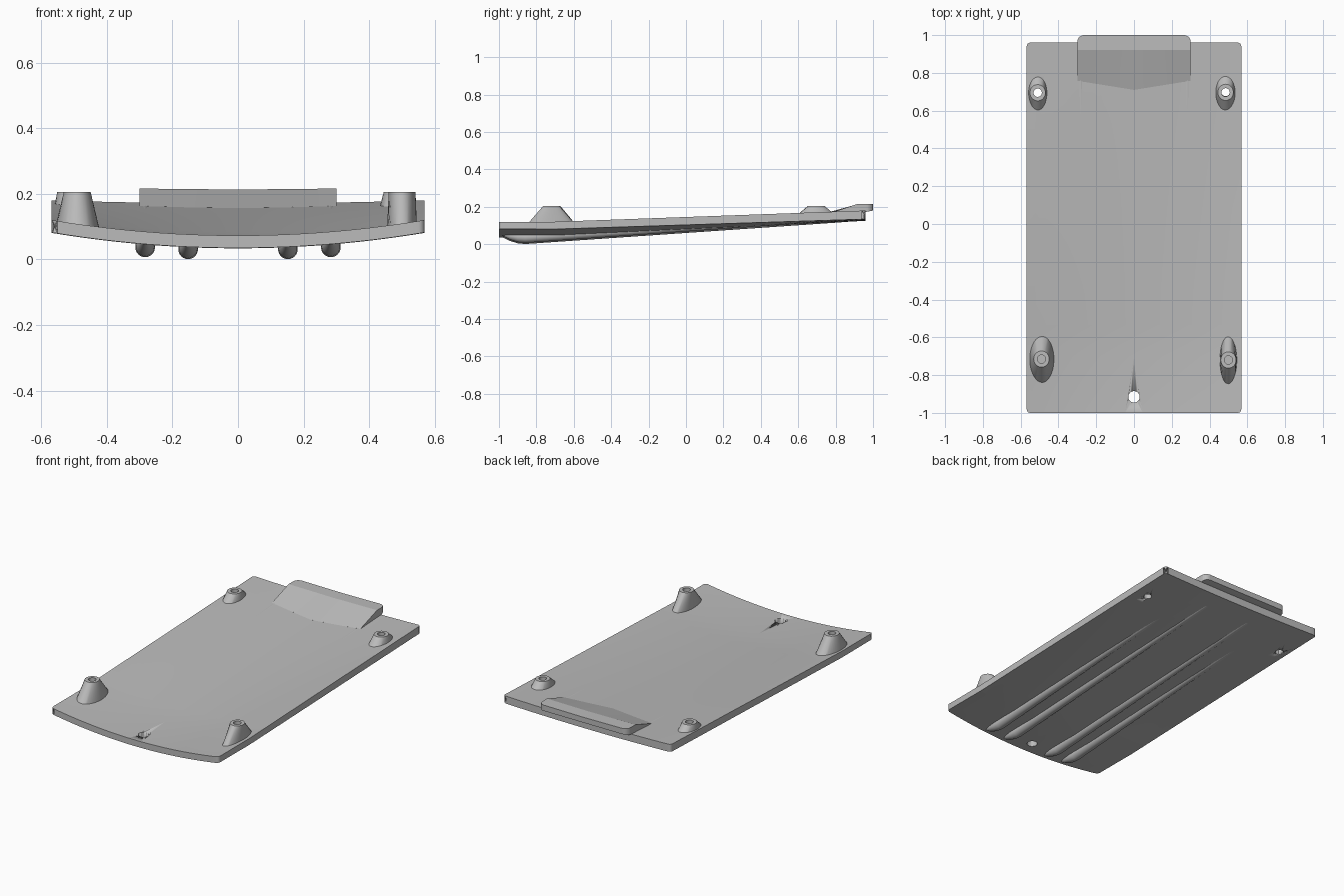
import bpy, bmesh
from math import sin, cos, tau
from mathutils import Vector

if "Cube" in bpy.data.objects:
    bpy.data.objects.remove(bpy.data.objects["Cube"], do_unlink=True)

grey = bpy.data.materials.new("plain grey")
grey.use_nodes = True
COLOUR = (0.5, 0.5, 0.5, 1)
grey.diffuse_color = COLOUR
grey.node_tree.nodes["Principled BSDF"].inputs["Base Color"].default_value = COLOUR

HALF, FRONT, BEND, BACK = 0.568, -1.0, -0.7, 0.96


def finish(name, bm, angle=0.5):
    bmesh.ops.recalc_face_normals(bm, faces=bm.faces)
    mesh = bpy.data.meshes.new(name)
    bm.to_mesh(mesh)
    bm.free()
    mesh.materials.append(grey)
    ob = bpy.data.objects.new(name, mesh)
    bpy.context.collection.objects.link(ob)
    bpy.ops.object.select_all(action="DESELECT")
    ob.select_set(True)
    bpy.context.view_layer.objects.active = ob
    bpy.ops.object.shade_smooth_by_angle(angle=angle)
    return ob


def loft(name, rings, close=False):
    """Skin a list of equal rings; cap both ends unless closed on itself."""
    bm = bmesh.new()
    loops = [[bm.verts.new(p) for p in ring] for ring in rings]
    n = len(loops[0])
    pairs = list(zip(loops, loops[1:]))
    if close:
        pairs.append((loops[-1], loops[0]))
    else:
        bm.faces.new(loops[0])
        bm.faces.new(loops[-1])
    for a, b in pairs:
        for i in range(n):
            j = (i + 1) % n
            bm.faces.new((a[i], a[j], b[j], b[i]))
    return finish(name, bm)


def flat_ring(x, y, z, rx, ry, n=40):
    return [(x + rx * cos(tau * i / n), y + ry * sin(tau * i / n), z) for i in range(n)]


def upright_ring(x, y, z, r, n=24):
    return [(x + r * cos(tau * i / n), y, z + r * sin(tau * i / n)) for i in range(n)]


def top_height(x, y):
    t = max(0, (y - BEND) / (BACK - BEND))
    sag = 0.047 - 0.038 * t
    return 0.12 + 0.06 * t - sag * (1 - (x / HALF) ** 2)


# Dished tray: flat at the front, rising and flattening towards the back
rows = [FRONT, BEND] + [BEND + (BACK - BEND) * k / 10 for k in range(1, 11)]
cols = [HALF * (k / 12 - 1) for k in range(25)]
bm = bmesh.new()
top, low = ([[bm.verts.new((x, y, top_height(x, y) - depth * (0.038 + 0.004 * (y + 1))))
              for x in cols] for y in rows] for depth in (0, 1))
for sheet in (top, low):
    for a, b in zip(sheet, sheet[1:]):
        for i in range(len(cols) - 1):
            bm.faces.new((a[i], a[i + 1], b[i + 1], b[i]))
for r in (0, -1):
    for i in range(len(cols) - 1):
        bm.faces.new((top[r][i], top[r][i + 1], low[r][i + 1], low[r][i]))
for c in (0, -1):
    for j in range(len(rows) - 1):
        bm.faces.new((top[j][c], top[j + 1][c], low[j + 1][c], low[j][c]))
corners = [bm.edges.get((top[r][c], low[r][c])) for r in (0, -1) for c in (0, -1)]
bmesh.ops.bevel(bm, geom=corners, offset=0.018, segments=4, profile=0.5, affect="EDGES")
tray = finish("tray", bm)

# Round holes through the tray
for x, y, r in ((0, -0.915, 0.03), (-0.51, 0.695, 0.023), (0.485, 0.7, 0.023)):
    cutter = loft("hole_cutter", [flat_ring(x, y, z, r, r) for z in (-0.1, 0.4)])
    cutter.hide_render = True
    cut = tray.modifiers.new("hole", "BOOLEAN")
    cut.operation, cut.solver, cut.object = "DIFFERENCE", "EXACT", cutter
    bpy.context.view_layer.objects.active = tray
    bpy.ops.object.modifier_apply(modifier=cut.name)
    bpy.data.objects.remove(cutter, do_unlink=True)

# Flared posts: blind sockets at the front, open tubes at the back
POST_TOP, BORE = 0.205, 0.022
posts = (("front_right_post", -0.49, -0.715, 0.066, 0.13, 0.1, True),
         ("front_left_post", 0.5, -0.72, 0.045, 0.13, 0.105, True),
         ("back_right_post", -0.51, 0.695, 0.05, 0.096, 0.16, False),
         ("back_left_post", 0.485, 0.697, 0.053, 0.096, 0.16, False))
for name, x, y, rx, ry, base, blind in posts:
    rings = [flat_ring(x, y, base - 0.01, rx, ry), flat_ring(x, y, base, rx, ry),
             flat_ring(x, y, POST_TOP, 0.041, 0.043),
             flat_ring(x, y, POST_TOP, BORE, BORE)]
    floor = POST_TOP - 0.03 if blind else base - 0.01
    rings.append(flat_ring(x, y, floor, BORE, BORE))
    loft(name, rings, close=not blind)

# Tapered runners sunk into the underside
for side, label in ((1, "left"), (-1, "right")):
    for kind, x, lift, end in (("inner", 0.152, 0, 0.93), ("outer", 0.283, 0.006, 0.88)):
        path = ((-0.99, 0.052, 0.01), (-0.94, 0.039, 0.022), (-0.9, 0.033, 0.028),
                (-0.86, 0.031, 0.03), (end - 0.1, 0.138, 0.021), (end, 0.15, 0.012))
        loft(f"{label}_{kind}_runner",
             [upright_ring(side * x, y, z + lift, r) for y, z, r in path])

# Wedge grip at the back, with a pointed front edge and rounded rear corners
bm = bmesh.new()
sections = []
for x in (-0.3, -0.15, 0, 0.15, 0.3):
    start = 0.71 + 0.16 * abs(x)
    toe = top_height(x, start)
    crown = 0.213 + 0.01 * abs(x)
    outline = ((start, toe), (0.92, crown), (1.0, crown), (1.0, 0.18),
               (0.95, 0.17), (start, toe - 0.01))
    sections.append([bm.verts.new((x, y, z)) for y, z in outline])
for a, b in zip(sections, sections[1:]):
    for i in range(len(a)):
        j = (i + 1) % len(a)
        bm.faces.new((a[i], a[j], b[j], b[i]))
for end in (sections[0], sections[-1]):
    bm.faces.new(end)
rear = [bm.edges.get((s[2], s[3])) for s in (sections[0], sections[-1])]
bmesh.ops.bevel(bm, geom=rear, offset=0.035, segments=5, profile=0.5, affect="EDGES")
finish("rear_grip", bm, 0.15)
